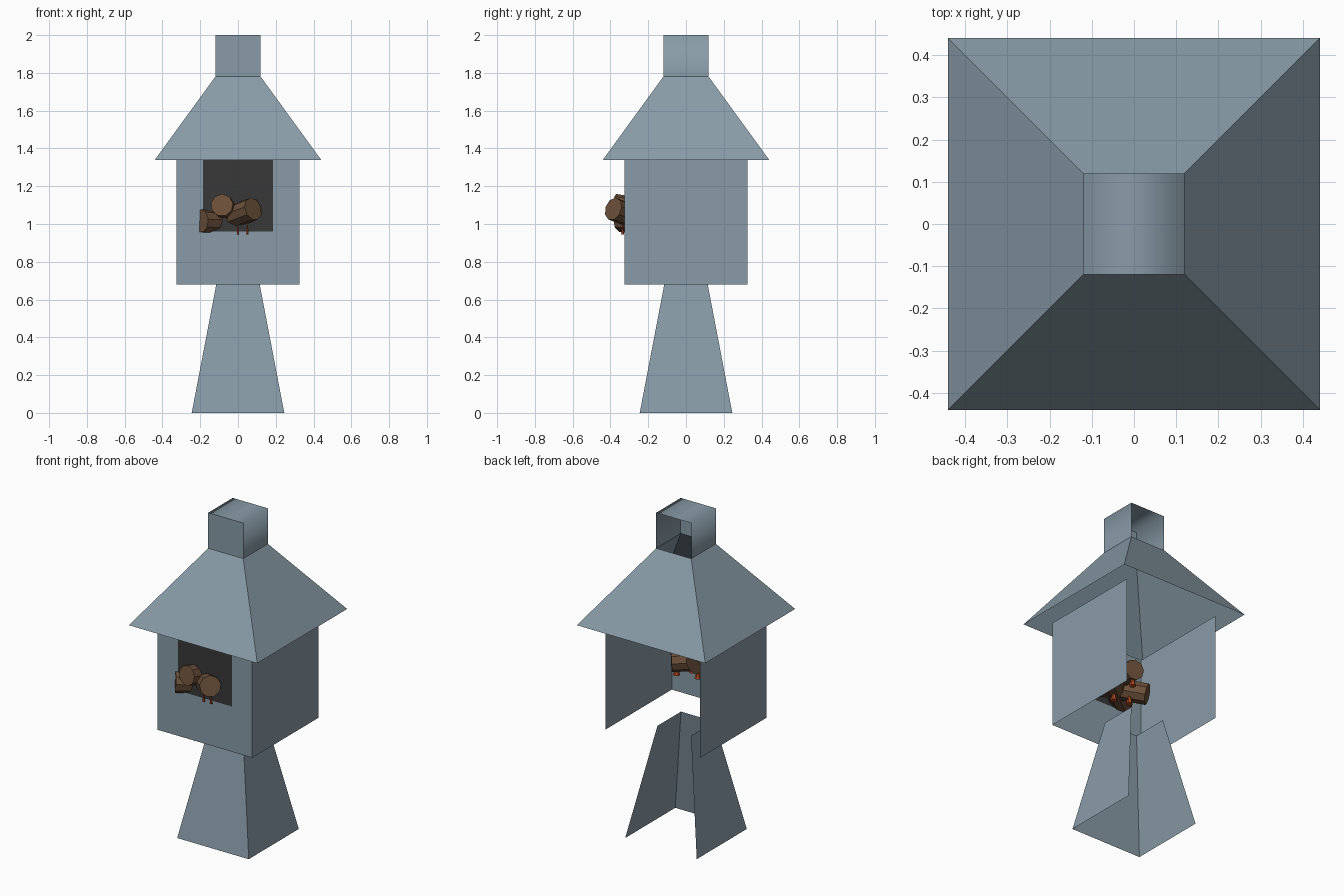
import bpy, bmesh, math
from mathutils import Vector

cube = bpy.data.objects.get("Cube")
if cube:
    bpy.data.objects.remove(cube, do_unlink=True)


def material(name, r, g, b):
    m = bpy.data.materials.new(name)
    m.use_nodes = True
    m.diffuse_color = (r, g, b, 1)
    shader = next(n for n in m.node_tree.nodes if n.type == 'BSDF_PRINCIPLED')
    shader.inputs["Base Color"].default_value = (r, g, b, 1)
    return m


STEEL = material("blue grey steel", 0.25, 0.33, 0.39)
SOOT = material("soot black", 0.04, 0.04, 0.04)
WOOD = material("brown wood", 0.15, 0.08, 0.042)
FIRE = material("ember orange", 0.45, 0.07, 0.015)


def finish(name, bm, *mats):
    mesh = bpy.data.meshes.new(name)
    bm.to_mesh(mesh)
    bm.free()
    for m in mats:
        mesh.materials.append(m)
    obj = bpy.data.objects.new(name, mesh)
    bpy.context.collection.objects.link(obj)
    return obj


def shell(half_low, z_low, half_high, z_high, sides):
    """Sheet-metal square frustum with only the listed sides."""
    bm = bmesh.new()
    corners = [(-1, -1), (1, -1), (1, 1), (-1, 1)]
    low = [bm.verts.new((x * half_low, y * half_low, z_low)) for x, y in corners]
    high = [bm.verts.new((x * half_high, y * half_high, z_high)) for x, y in corners]
    order = ["front", "left", "back", "right"]
    for i, side in enumerate(order):
        j = (i + 1) % 4
        if side in sides:
            bm.faces.new((low[i], low[j], high[j], high[i]))
    return bm, high


OPEN_BACK = ("front", "left", "right")

# Pedestal, open at the back
bm, _ = shell(0.245, 0, 0.115, 0.68, OPEN_BACK)
finish("pedestal", bm, STEEL)

# Firebox side walls
bm, _ = shell(0.325, 0.68, 0.325, 1.34, ("left", "right"))
finish("firebox_sides", bm, STEEL)

# Firebox front, with the dark opening as one cell of a grid
bm = bmesh.new()
xs, zs = (-0.325, -0.185, 0.185, 0.325), (0.68, 0.96, 1.34)
grid = [[bm.verts.new((x, -0.325, z)) for x in xs] for z in zs]
for r in range(2):
    for c in range(3):
        f = bm.faces.new((grid[r][c], grid[r][c + 1], grid[r + 1][c + 1], grid[r + 1][c]))
        f.material_index = int(r == 1 and c == 1)
finish("firebox_front", bm, STEEL, SOOT)

# Hood, open underneath and at the top
bm, _ = shell(0.44, 1.34, 0.12, 1.78, OPEN_BACK + ("back",))
finish("hood", bm, STEEL)

# Chimney: folded sides and lid shade smoothly, front stays flat
bm, top = shell(0.12, 1.78, 0.12, 2.0, OPEN_BACK)
bm.faces.new(top)
bm.normal_update()
for f in bm.faces:
    f.smooth = True
    if f.normal.y < -0.9:
        for e in f.edges:
            e.smooth = False
finish("chimney", bm, STEEL)


def rod(name, start, end, r_start, r_end, mat, sides):
    a, b = Vector(start), Vector(end)
    bm = bmesh.new()
    bmesh.ops.create_cone(bm, cap_ends=True, segments=sides, radius1=r_start,
                          radius2=r_end, depth=(b - a).length)
    obj = finish(name, bm, mat)
    obj.location = (a + b) / 2
    obj.rotation_euler = (b - a).to_track_quat('Z', 'Y').to_euler()
    return obj


# Crossed logs
rod("lower_log", (-0.195, -0.335, 1.015), (0.15, -0.07, 1.0), 0.062, 0.062, WOOD, 9)
rod("upper_log", (-0.085, -0.38, 1.1), (-0.03, -0.03, 1.04), 0.06, 0.06, WOOD, 9)
rod("right_log", (0.08, -0.385, 1.08), (-0.19, -0.11, 0.975), 0.062, 0.062, WOOD, 9)

# Small flames licking around the logs
for x, y, z in [(0, -0.335, 0.945), (0.05, -0.335, 0.945), (0.07, -0.16, 0.92),
                (-0.02, -0.2, 0.91), (-0.1, -0.16, 0.9), (0.12, -0.08, 0.92),
                (-0.04, -0.06, 0.95)]:
    size = 0.008 if y < -0.3 else 0.02
    rod("flame", (x, y, z), (x, y, z + 0.05), size, size * 0.3, FIRE, 6)
